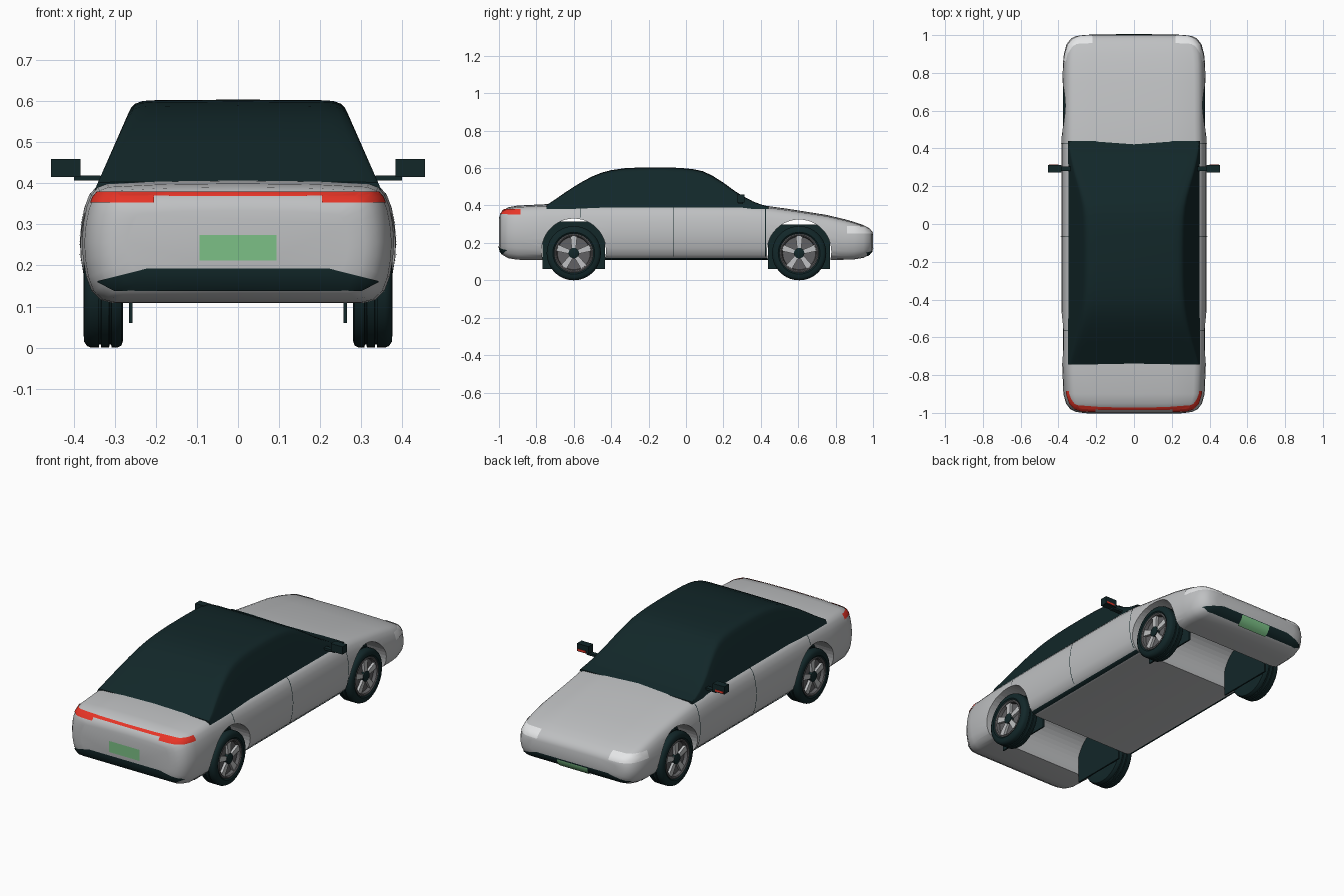
import bpy, bmesh, math
from mathutils import Vector, Matrix

if "Cube" in bpy.data.objects:
    bpy.data.objects.remove(bpy.data.objects["Cube"])


def material(name, r, g, b):
    m = bpy.data.materials.new(name)
    m.use_nodes = True
    m.diffuse_color = (r, g, b, 1)
    node = next(n for n in m.node_tree.nodes if n.type == 'BSDF_PRINCIPLED')
    node.inputs["Base Color"].default_value = (r, g, b, 1)
    return m


SILVER = material("silver paint", .52, .53, .54)
DARK = material("dark glass and rubber", .006, .02, .022)
RED = material("red lamp", .8, .035, .02)
GREEN = material("green plate", .2, .53, .24)
WHITE = material("headlamp white", .8, .81, .82)
GREY = material("wheel grey", .12, .12, .125)


def finish(bm, name, mat, smooth=True):
    mesh = bpy.data.meshes.new(name)
    bm.to_mesh(mesh)
    bm.free()
    mesh.materials.append(mat)
    ob = bpy.data.objects.new(name, mesh)
    bpy.context.collection.objects.link(ob)
    if smooth:
        bpy.ops.object.select_all(action='DESELECT')
        ob.select_set(True)
        bpy.context.view_layer.objects.active = ob
        bpy.ops.object.shade_smooth_by_angle(angle=math.radians(38))
    return ob


def loft(rings, capped=True):
    """Skin a list of closed rings of points."""
    bm = bmesh.new()
    loops = [[bm.verts.new(p) for p in ring] for ring in rings]
    n = len(loops[0])
    for a, b in zip(loops, loops[1:]):
        for i in range(n):
            j = (i + 1) % n
            bm.faces.new((a[i], a[j], b[j], b[i]))
    if capped:
        bm.faces.new(loops[0])
        bm.faces.new(loops[-1])
    bmesh.ops.recalc_face_normals(bm, faces=bm.faces)
    return bm


def mirrored_ring(half, y):
    """Close a half section (bottom centre to top centre) across x = 0."""
    return [(x, y, z) for x, z in half] + [(-x, y, z) for x, z in half[-2:0:-1]]


def box(name, mat, x, y, z):
    bm = bmesh.new()
    bmesh.ops.create_cube(bm, size=1)
    for v in bm.verts:
        v.co = [r[0] + (c + .5) * (r[1] - r[0]) for c, r in zip(v.co, (x, y, z))]
    return finish(bm, name, mat, False)


# Body shell: y, half width, bottom, top
STATIONS = [(-1, .27, .18, .33), (-.994, .31, .155, .35), (-.98, .338, .135, .368),
            (-.95, .36, .118, .385), (-.9, .374, .11, .394), (-.75, .38, .108, .401),
            (-.6, .381, .108, .402), (-.4, .385, .108, .402), (0, .385, .108, .402),
            (.3, .385, .108, .401), (.42, .384, .108, .394), (.55, .38, .108, .376),
            (.75, .379, .108, .345), (.85, .376, .11, .322), (.9, .371, .112, .308),
            (.95, .358, .12, .291), (.98, .336, .138, .274), (.994, .31, .155, .259),
            (1, .27, .175, .242)]
SECTION = [(0, 0), (.8, 0), (.88, .025), (.94, .1), (.975, .22), (.995, .38), (1, .52),
           (.99, .67), (.97, .8), (.94, .9), (.9, .96), (.84, .99), (.5, 1.012), (0, 1.02)]
shell = loft([mirrored_ring([(w * u, b + (t - b) * v) for u, v in SECTION], y)
              for y, w, b, t in STATIONS])
body = finish(shell.copy(), "body", SILVER)

# Wheel arches cut right across the shell
AXLES = {"rear": (-.6, .158, .314), "front": (.605, .153, .298)}
for y, z, top in AXLES.values():
    bm = bmesh.new()
    bmesh.ops.create_cone(bm, cap_ends=True, segments=48, radius1=.172, radius2=.172, depth=1,
                          matrix=Matrix.Translation((0, y, z)) @ Matrix.Rotation(math.pi / 2, 4, 'Y'))
    cutter = finish(bm, "arch_cutter", SILVER, False)
    cutter.hide_render = True
    mod = body.modifiers.new("arch", 'BOOLEAN')
    mod.operation = 'DIFFERENCE'
    mod.solver = 'EXACT'
    mod.object = cutter
    bpy.context.view_layer.objects.active = body
    bpy.ops.object.modifier_apply(modifier=mod.name)
    bpy.data.objects.remove(cutter)


def panel(name, mat, x=(-1, 1), y=(-2, 2), z=(0, 1), slopes=()):
    """Thin skin following the body, trimmed to bounds and sloping planes."""
    bm = shell.copy()
    planes = list(slopes)
    for axis, (lo, hi) in zip((Vector((1, 0, 0)), Vector((0, 1, 0)), Vector((0, 0, 1))), (x, y, z)):
        planes += [(axis * hi, axis), (axis * lo, -axis)]
    for co, no in planes:
        bmesh.ops.bisect_plane(bm, geom=bm.verts[:] + bm.edges[:] + bm.faces[:],
                               plane_co=co, plane_no=no, clear_outer=True)
    bm.normal_update()
    for v in bm.verts:
        v.co += v.normal * .003
    return finish(bm, name, mat)


def both_sides(name, mat, x, **rest):
    panel("left_" + name, mat, x=x, **rest)
    panel("right_" + name, mat, x=(-x[1], -x[0]), **rest)


# Lamps
panel("rear_light_bar", RED, x=(-.34, .34), y=(-2, -.8), z=(.368, .378))
both_sides("tail_lamp", RED, (.205, .4), y=(-2, -.885), z=(.352, .378))
both_sides("headlamp", WHITE, (.22, .4), y=(.86, 2), z=(.25, .288))

# Bumper vents with tapered ends
for name, y, low, high in (("rear_vent", (-2, -.85), .14, .193), ("front_vent", (.9, 2), .132, .178)):
    slopes = []
    for s in (-1, 1):
        slopes += [((s * .34, 0, high - .03), (s * .25, 0, 1)),
                   ((s * .34, 0, low + .02), (s * .5, 0, -1))]
    panel(name, DARK, x=(-.34, .34), y=y, z=(low, high), slopes=slopes)

# Door seams and sills
for i, y in enumerate((-.565, -.068, .425)):
    both_sides("door_seam_%d" % (i + 1), DARK, (.3, .5), y=(y - .002, y + .002), z=(.13 if i else .335, .392))
both_sides("sill", DARK, (.325, .5), y=(-.43, .435), z=(.1, .122))

# Number plates, lifted clear of the vents
rear_plate = panel("rear_plate", GREEN, x=(-.094, .094), y=(-2, -.9), z=(.212, .274))
front_plate = panel("front_plate", GREEN, x=(-.094, .094), y=(.9, 2), z=(.128, .175))
front_plate.location = (0, .003, -.003)
shell.free()

# Glasshouse: y, roof height; the sides lean in along one straight line
ROOF = [(-.745, .403), (-.7, .432), (-.65, .467), (-.6, .5), (-.55, .53), (-.5, .556), (-.45, .576),
        (-.4, .589), (-.33, .599), (-.25, .603), (-.12, .604), (-.03, .601), (.04, .594), (.09, .583),
        (.14, .56), (.2, .522), (.26, .478), (.31, .447), (.36, .421), (.4, .406), (.44, .394)]


def cabin_half(top):
    base = .382
    rise = top - base

    def lean(f):
        return .35 - .44 * rise * f
    points = [(lean(f), base + rise * f) for f in (0, .3, .6, .84)]
    edge = lean(.9)
    return [(0, base)] + points + [(edge - .002, base + rise * .91), (edge - .012, base + rise * .955),
                                   (edge - .03, base + rise * .985), (edge - .06, base + rise * .993), (0, top)]


finish(loft([mirrored_ring(cabin_half(t), y) for y, t in ROOF]), "glasshouse", DARK)


# Wheels, turned from profiles of (radius, x)
def lathe(name, profile, mat, y, side, z=.145, steps=40):
    rings = []
    for r, x in profile:
        angles = [math.tau * i / steps for i in range(steps)]
        rings.append([(side * x, y + r * math.cos(a), z + r * math.sin(a)) for a in angles])
    return finish(loft(rings), name, mat)


TYRE = [(.095, .285), (.128, .28), (.14, .284), (.145, .294), (.145, .308), (.138, .309), (.138, .313),
        (.145, .314), (.145, .333), (.138, .334), (.138, .338), (.145, .339), (.145, .358), (.141, .368),
        (.13, .375), (.112, .376), (.104, .37), (.1, .35)]
RIM = [(.104, .345), (.104, .372), (.098, .374), (.092, .37), (.088, .352)]

for axle, (y, z, top) in AXLES.items():
    for side, label in ((1, "left"), (-1, "right")):
        tag = label + "_" + axle + "_"
        lathe(tag + "tyre", TYRE, DARK, y, side)
        lathe(tag + "rim", RIM, GREY, y, side)
        lathe(tag + "hub", [(.028, .35), (.028, .37), (.022, .373)], DARK, y, side, steps=20)
        # Five tapered spokes
        bm = bmesh.new()
        for k in range(5):
            turn = Matrix.Translation((0, y, .145)) @ Matrix.Rotation(math.tau * k / 5 + math.pi / 2, 4, 'X')
            new = bmesh.ops.create_cube(bm, size=1)["verts"]
            for v in new:
                outer = v.co.y > 0
                v.co = turn @ Vector((side * (.36 + v.co.x * .014), .095 if outer else .02,
                                      v.co.z * (.036 if outer else .022)))
        finish(bm, tag + "spokes", SILVER, False)
        # Inner arch plate
        box(tag + "arch_plate", DARK, sorted((side * .257, side * .265)), (y - .166, y + .166), (.06, top))

# Door mirrors
for side, label in ((1, "left"), (-1, "right")):
    box(label + "_mirror", DARK, sorted((side * .383, side * .455)), (.272, .312), (.416, .459))
    box(label + "_mirror_arm", DARK, sorted((side * .335, side * .4)), (.28, .305), (.407, .419))
    box(label + "_mirror_lamp", RED, sorted((side * .4, side * .45)), (.311, .314), (.42, .43))
